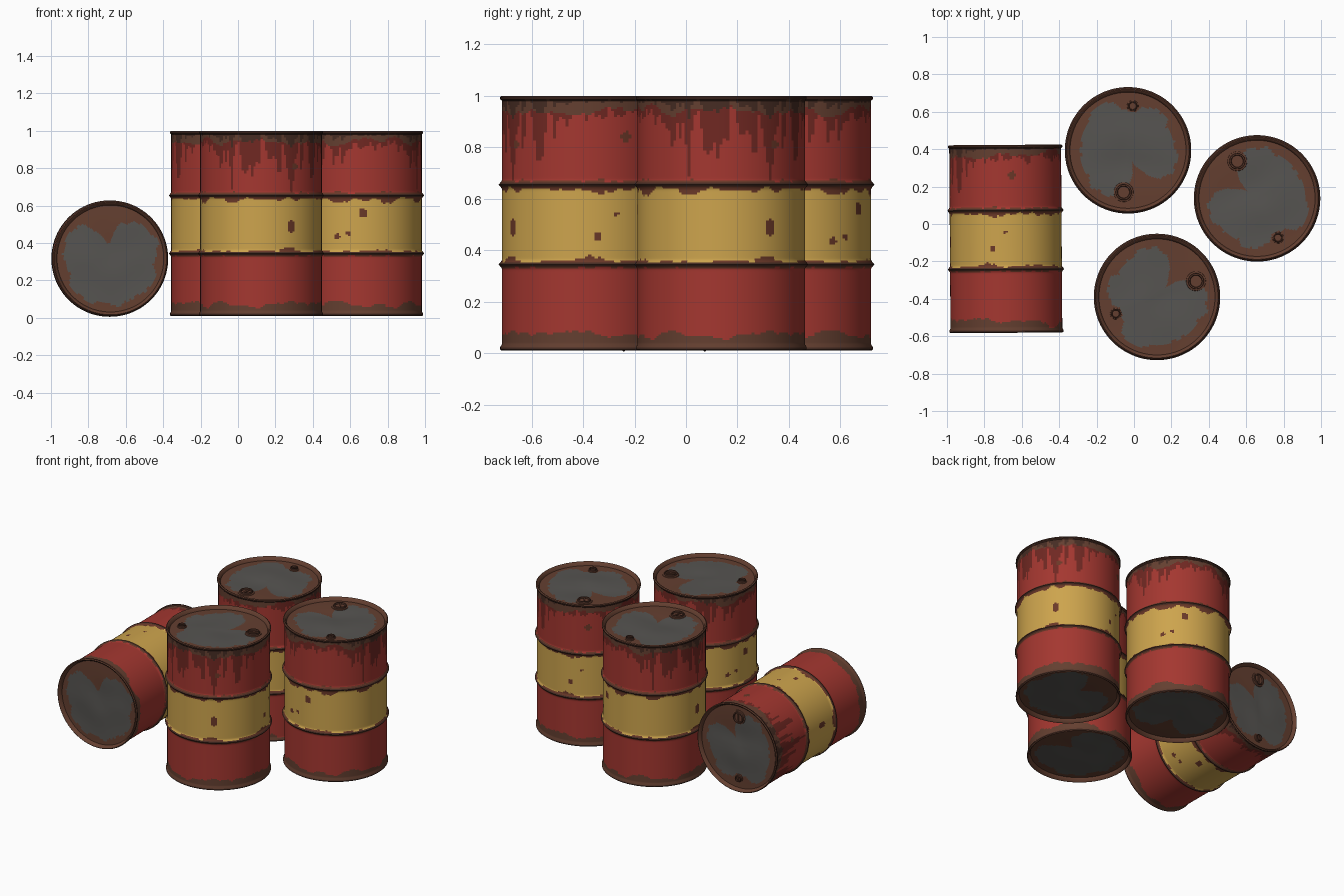
import bpy, bmesh, math
from mathutils import Matrix, Vector, noise

cube = bpy.data.objects.get("Cube")
if cube:
    bpy.data.objects.remove(cube)

# Materials
def material(name, *rgb):
    lin = [((c / 255 + 0.055) / 1.055) ** 2.4 for c in rgb] + [1]
    m = bpy.data.materials.new(name)
    m.use_nodes = True
    m.diffuse_color = lin
    bsdf = m.node_tree.nodes["Principled BSDF"]
    bsdf.inputs["Base Color"].default_value = lin
    bsdf.inputs["Roughness"].default_value = 0.7
    return m

MATS = [material("red paint", 164, 55, 48),
        material("sooty red paint", 112, 40, 34),
        material("yellow paint", 205, 164, 77),
        material("bare grey steel", 86, 84, 81),
        material("brown rust", 100, 63, 48),
        material("dark rust", 70, 44, 35),
        material("red brown rust", 106, 56, 40)]
RED, SOOT, YELLOW, STEEL, RUST, DARK, SCAB = range(len(MATS))

SIDES = 160
BODY = 0.325
BOTTOM, TOP = 0.01, 1.0
HOOPS = (0.345, 0.655)
LID, BASE = 0.976, 0.036

# Rust spots and hoop drips: angle in degrees, height, half width, half height
SPOTS = [(-82, 0.49, 0.024, 0.032), (-14, 0.455, 0.016, 0.025), (0, 0.54, 0.01, 0.01),
         (154, 0.56, 0.019, 0.026), (140, 0.45, 0.012, 0.014), (129, 0.435, 0.014, 0.014),
         (-78, 0.81, 0.022, 0.015), (6, 0.84, 0.022, 0.02),
         (-12, 0.645, 0.04, 0.035), (178, 0.645, 0.05, 0.035), (130, 0.645, 0.05, 0.028),
         (-142, 0.645, 0.05, 0.028), (-18, 0.355, 0.06, 0.025), (-85, 0.355, 0.05, 0.022)]

# Sooty sectors below the lid: angle, spread in degrees, strength
SOOTY = [(-72, 28, 0.4), (-135, 22, 0.35), (115, 18, 0.35)]

def wave(a, freq, seed):
    return noise.noise(Vector((math.cos(a) * freq, math.sin(a) * freq, seed)))

def angle_gap(a, degrees):
    return (a - math.radians(degrees) + math.pi) % math.tau - math.pi

def bell(a, degrees, spread):
    return math.exp(-(angle_gap(a, degrees) / math.radians(spread)) ** 2)

# Wall colour by height and angle
def wall_colour(a, z):
    n, fine = wave(a, 3, 1.3), wave(a, 9, 4.7)
    low, high = HOOPS
    if z > 0.985 or z < 0.02:
        return DARK
    if min(abs(z - low), abs(z - high)) < 0.006:
        return DARK
    soot = sum(s * bell(a, deg, w) for deg, w, s in SOOTY)
    soot = (soot + 0.06) * (0.45 + 0.9 * wave(a, 16, 3.4))
    if z > 0.985 - 0.2 * soot:
        return DARK
    if z > 0.95 - 0.045 * n - 0.02 * fine or z < 0.068 + 0.035 * n + 0.015 * fine:
        return RUST
    for deg, h, w, t in SPOTS:
        if (angle_gap(a, deg) * BODY / w) ** 2 + ((z - h) / t) ** 2 < 1 + fine:
            return SCAB
    if high - 0.02 + 0.022 * wave(a, 6, 8.1) < z < high + 0.014 + 0.01 * fine:
        return SCAB
    if low - 0.013 - 0.008 * fine < z < low + 0.014 + 0.014 * wave(a, 6, 2.6):
        return SCAB
    if low < z < high:
        return YELLOW
    if z > high and z > 0.95 - 0.75 * soot:
        return SOOT
    return RED

# End plate colour: rusty border with a tongue reaching inward
def end_colour(a, r, is_lid):
    edge = 0.268 + 0.04 * wave(a, 2.5, 5.5 if is_lid else 9.2) + 0.02 * wave(a, 7, 2.2)
    if is_lid:
        edge -= 0.2 * bell(a, 26, 23) + 0.08 * bell(a, 180, 17)
    else:
        edge -= 0.17 * bell(a, -10, 24)
    return RUST if r > edge else STEEL

# Profile from base centre, round the rims and up the wall, to lid centre
def barrel_profile():
    plate = [0.31 * i / 24 for i in range(1, 25)]
    rim_in, rim_mid, rim_out = 0.318, 0.326, 0.332
    pts = [(r, BASE, "base") for r in plate]
    pts += [(rim_in, BOTTOM + 0.004, "rim"), (rim_mid, BOTTOM, "rim"),
            (rim_out, BOTTOM + 0.005, "rim"), (rim_out, BOTTOM + 0.013, "rim")]
    for i in range(123):
        z = 0.035 + i * 0.00775
        bump = sum(math.exp(-((z - h) / 0.009) ** 2) for h in HOOPS)
        pts.append((BODY + 0.013 * bump, z, "wall"))
    pts += [(rim_out, TOP - 0.013, "rim"), (rim_out, TOP - 0.005, "rim"),
            (rim_mid, TOP, "rim"), (rim_in, TOP - 0.004, "rim")]
    pts += [(r, LID, "lid") for r in reversed(plate)]
    return pts

def finish(bm, name):
    bmesh.ops.recalc_face_normals(bm, faces=bm.faces)
    for f in bm.faces:
        f.smooth = True
    me = bpy.data.meshes.new(name)
    bm.to_mesh(me)
    bm.free()
    for m in MATS:
        me.materials.append(m)
    return me

def barrel_mesh():
    bm = bmesh.new()
    pts = barrel_profile()
    rings = []
    for r, z, kind in pts:
        ring = []
        for s in range(SIDES):
            a = math.tau * s / SIDES
            x, y = r * math.cos(a), r * math.sin(a)
            dent = 0
            if kind in ("lid", "base"):
                dent = 0.012 * noise.noise(Vector((x * 5, y * 5, z * 9))) * (1 - r / 0.31)
            ring.append(bm.verts.new((x, y, z + dent)))
        rings.append(ring)
    for k in range(len(rings) - 1):
        (r0, z0, k0), (r1, z1, k1) = pts[k], pts[k + 1]
        for s in range(SIDES):
            t = (s + 1) % SIDES
            f = bm.faces.new((rings[k][s], rings[k][t], rings[k + 1][t], rings[k + 1][s]))
            a = math.tau * (s + 0.5) / SIDES
            if k0 == k1 and k0 in ("lid", "base"):
                f.material_index = end_colour(a, (r0 + r1) / 2, k0 == "lid")
            elif k0 == k1 == "rim" and max(r0, r1) > min(r0, r1):
                f.material_index = RUST
            elif "lid" in (k0, k1) or "base" in (k0, k1):
                f.material_index = RUST
            else:
                f.material_index = wall_colour(a, (z0 + z1) / 2)
    for ring in (rings[0], rings[-1]):
        bm.faces.new(ring).material_index = STEEL
    return finish(bm, "barrel")

# Threaded cap: raised collar, sunken plug and a grip bar
def cap_mesh(name, radius):
    bm = bmesh.new()
    profile = [(1.25, -0.004), (1.2, 0.004), (1, 0.006), (0.95, 0.016),
               (0.8, 0.016), (0.72, 0.006), (0.3, 0.006)]
    rings = []
    for q, z in profile:
        rings.append([bm.verts.new((q * radius * math.cos(math.tau * s / 24),
                                    q * radius * math.sin(math.tau * s / 24), z))
                      for s in range(24)])
    for k in range(len(rings) - 1):
        for s in range(24):
            t = (s + 1) % 24
            f = bm.faces.new((rings[k][s], rings[k][t], rings[k + 1][t], rings[k + 1][s]))
            f.material_index = DARK if k in (2, 4) else RUST
    bm.faces.new(rings[-1]).material_index = RUST
    grip = Matrix.Translation((0, 0, 0.008)) @ Matrix.Diagonal((radius * 1.4, radius * 0.25, 0.01, 1))
    made = bmesh.ops.create_cube(bm, size=1, matrix=grip)
    for f in {f for v in made["verts"] for f in v.link_faces}:
        f.material_index = RUST
    return finish(bm, name)

def place(name, mesh, matrix):
    ob = bpy.data.objects.new(name, mesh)
    bpy.context.collection.objects.link(ob)
    ob.matrix_world = matrix
    bpy.ops.object.select_all(action="DESELECT")
    ob.select_set(True)
    bpy.context.view_layer.objects.active = ob
    bpy.ops.object.shade_smooth_by_angle(angle=math.radians(45))

def upright(x, y, yaw):
    return Matrix.Translation((x, y, 0)) @ Matrix.Rotation(math.radians(yaw), 4, "Z")

# Lying barrel: lid toward the back, large cap uppermost
axes = Matrix(((0, 1, 0, 0), (0, 0, 1, 0), (1, 0, 0, 0), (0, 0, 0, 1)))
lying = (Matrix.Translation((-0.682, -0.592, 0.317)) @ Matrix.Rotation(math.radians(0.4), 4, "Z")
         @ axes @ Matrix.Diagonal((0.92, 0.92, 1.015, 1)))

barrel = barrel_mesh()
large_cap = cap_mesh("large_cap", 0.043)
small_cap = cap_mesh("small_cap", 0.025)
BARRELS = {"back": upright(-0.032, 0.394, -96), "left": upright(0.658, 0.137, 118),
           "front": upright(0.123, -0.39, 22), "lying": lying}
for label, mat in BARRELS.items():
    place(label + "_barrel", barrel, mat)
    place(label + "_large_cap", large_cap, mat @ Matrix.Translation((0.225, 0, LID)))
    place(label + "_small_cap", small_cap, mat @ Matrix.Translation((-0.238, 0, LID)))
